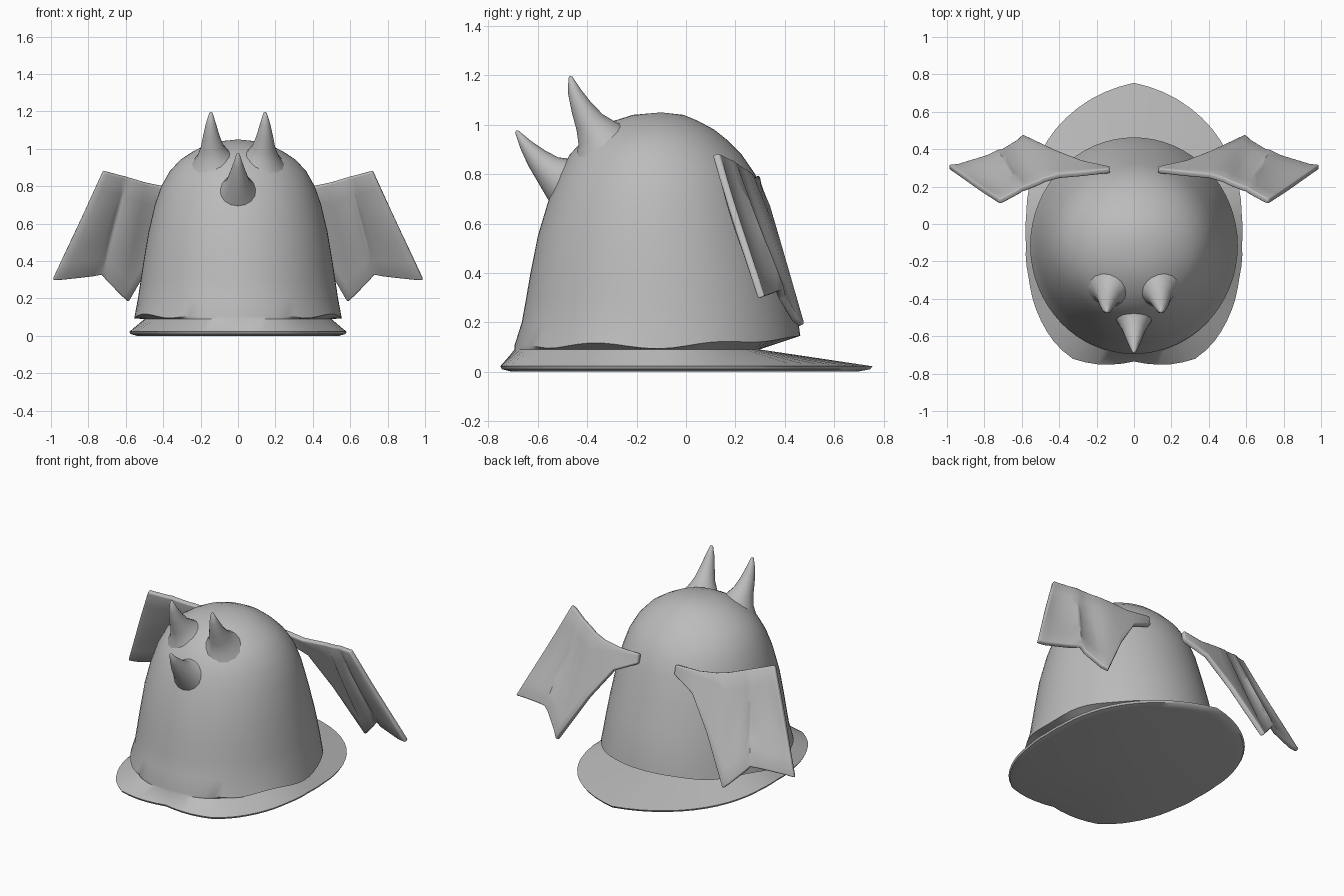
import bpy, bmesh, math
from mathutils import Vector

if "Cube" in bpy.data.objects:
    bpy.data.objects.remove(bpy.data.objects["Cube"])

grey = bpy.data.materials.new("plain_grey")
grey.diffuse_color = (0.5, 0.5, 0.5, 1)
grey.use_nodes = True
grey.node_tree.nodes["Principled BSDF"].inputs["Base Color"].default_value = grey.diffuse_color


def finish(name, bm, angle=40):
    bmesh.ops.recalc_face_normals(bm, faces=bm.faces)
    me = bpy.data.meshes.new(name)
    bm.to_mesh(me)
    bm.free()
    me.materials.append(grey)
    ob = bpy.data.objects.new(name, me)
    bpy.context.collection.objects.link(ob)
    bpy.ops.object.select_all(action='DESELECT')
    ob.select_set(True)
    bpy.context.view_layer.objects.active = ob
    bpy.ops.object.shade_smooth_by_angle(angle=math.radians(angle))
    return ob


def loft(bm, rings, start, end):
    """Skin closed rings and close both ends with a fan to a pole."""
    vs = [[bm.verts.new(p) for p in r] for r in rings]
    n = len(vs[0])
    for a, b in zip(vs, vs[1:]):
        for i in range(n):
            bm.faces.new((a[i], a[(i + 1) % n], b[(i + 1) % n], b[i]))
    for ring, pole in ((vs[0], start), (vs[-1], end)):
        p = bm.verts.new(pole)
        for i in range(n):
            bm.faces.new((ring[i], ring[(i + 1) % n], p))


# Body and brim: one loft, with the brim pointed at the back
N = 64
CY = -0.11
BRIM = [(0, -.735), (.2, -.75), (.33, -.72), (.42, -.64), (.51, -.49), (.56, -.3),
        (.577, -.1), (.575, .05), (.555, .22), (.5, .38), (.4, .53), (.2, .685), (0, .755)]
POLAR = [(math.atan2(x, -(y - CY)), math.hypot(x, y - CY)) for x, y in BRIM]


def brim_radius(a):
    a = abs(a)
    for (a0, r0), (a1, r1) in zip(POLAR, POLAR[1:]):
        if a <= a1 + 1e-6:
            return r0 + (r1 - r0) * (a - a0) / (a1 - a0)
    return POLAR[-1][1]


def smooth(lo, hi, v):
    t = max(0, min(1, (v - lo) / (hi - lo)))
    return t * t * (3 - 2 * t)


angles = [-math.pi + 2 * math.pi * (i + 1) / N for i in range(N)]   # 0 is front


def brim_ring(scale, z):
    return [Vector((math.sin(a) * brim_radius(a) * scale,
                    CY - math.cos(a) * brim_radius(a) * scale, z)) for a in angles]


def body_ring(z, front, back, half):
    mid, depth = (front + back) / 2, (back - front) / 2
    return [Vector((math.sin(a) * half, mid - math.cos(a) * depth, z)) for a in angles]


lip = body_ring(.1, -.695, .463, .555)
neck = []
for p, a in zip(lip, angles):
    back = smooth(1.6, math.pi, abs(a))
    inset = .055 * smooth(.4, 1.0, abs(a)) + .11 * back
    d = Vector((p.x, p.y - CY, 0)).normalized()
    neck.append(Vector((p.x, p.y, .09)) - d * inset)
    p.z = .105 + .04 * back + .012 * math.sin(abs(a) * 7) * smooth(.4, .8, abs(a)) * (1 - back)

profile = [(.2, -.665, .455, .535), (.3, -.647, .435, .52), (.4, -.63, .41, .505),
           (.55, -.6, .365, .48), (.7, -.555, .32, .445), (.8, -.515, .28, .41),
           (.88, -.47, .225, .365), (.94, -.415, .165, .31), (.98, -.36, .115, .25),
           (1.015, -.295, .05, .185), (1.04, -.215, -.01, .1)]
bm = bmesh.new()
loft(bm, [brim_ring(.93, 0), brim_ring(.99, .01), brim_ring(1, .022), neck, lip]
     + [body_ring(*r) for r in profile], (0, CY, 0), (0, -.1, 1.05))
finish("body_and_brim", bm, 45)


# Horns: curved cones with flared roots
def horn(name, path):
    pts = [Vector(p[:3]) for p in path]
    rings = []
    for i, p in enumerate(pts):
        t = (pts[min(i + 1, len(pts) - 1)] - pts[max(i - 1, 0)]).normalized()
        u = Vector((1, 0, 0))
        u = (u - t * u.dot(t)).normalized()
        v = t.cross(u)
        rings.append([p + (u * math.cos(k * math.tau / 16) + v * math.sin(k * math.tau / 16))
                      * path[i][3] for k in range(16)])
    b = bmesh.new()
    loft(b, rings, pts[0], pts[-1] + (pts[-1] - pts[-2]).normalized() * .006)
    finish(name, b, 60)


horn("front_horn", [(0, -.46, .755, .13), (0, -.515, .785, .092), (0, -.56, .82, .064),
                    (0, -.605, .865, .046), (0, -.65, .92, .026), (0, -.685, .972, .008)])
for side, s in (("right", 1), ("left", -1)):
    horn(side + "_top_horn",
         [(s * .125, -.335, .92, .13), (s * .132, -.36, .965, .088), (s * .138, -.39, 1.01, .062),
          (s * .143, -.423, 1.07, .044), (s * .145, -.452, 1.135, .027),
          (s * .145, -.468, 1.192, .009)])

# Wings: two sunken panels between three ribs, narrowing to the root.
# Each column runs from the top edge to the lower edge.
COLS = [((.13, .285, .79), (.13, .295, .73)), ((.28, .267, .783), (.28, .33, .66)),
        ((.40, .257, .798), (.42, .385, .47)), ((.48, .235, .815), (.59, .468, .185)),
        ((.60, .185, .85), (.73, .385, .33)), ((.72, .12, .882), (.99, .305, .3))]
for side, s in (("right", 1), ("left", -1)):
    cols = []
    for i, (top, low) in enumerate(COLS):
        top, low = Vector(top), Vector(low)
        if i > 3:      # sunken panel beside the rib
            pt, pl = Vector(COLS[i - 1][0]), Vector(COLS[i - 1][1])
            for f in (.2, .5, .8):
                cols.append((pt.lerp(top, f), pl.lerp(low, f), .018))
        cols.append((top, low, 0))
    bm = bmesh.new()
    grid = []
    for top, low, sink in cols:
        col = []
        for j in range(7):
            f = j / 6
            p = top.lerp(low, f) + Vector((0, -1, -.3)) * sink * math.sin(math.pi * min(1, f * 1.2 + .05) * .8)
            col.append(bm.verts.new((p.x * s, p.y, p.z)))
        grid.append(col)
    for a, b in zip(grid, grid[1:]):
        for j in range(6):
            bm.faces.new((a[j], b[j], b[j + 1], a[j + 1]))
    wing = finish(side + "_wing", bm, 35)
    mod = wing.modifiers.new("thickness", 'SOLIDIFY')
    mod.thickness = .03
    mod.offset = 0
    bev = wing.modifiers.new("soft_rim", 'BEVEL')
    bev.width = .008
    bev.segments = 2
    bev.limit_method = 'ANGLE'
    bev.angle_limit = math.radians(50)
